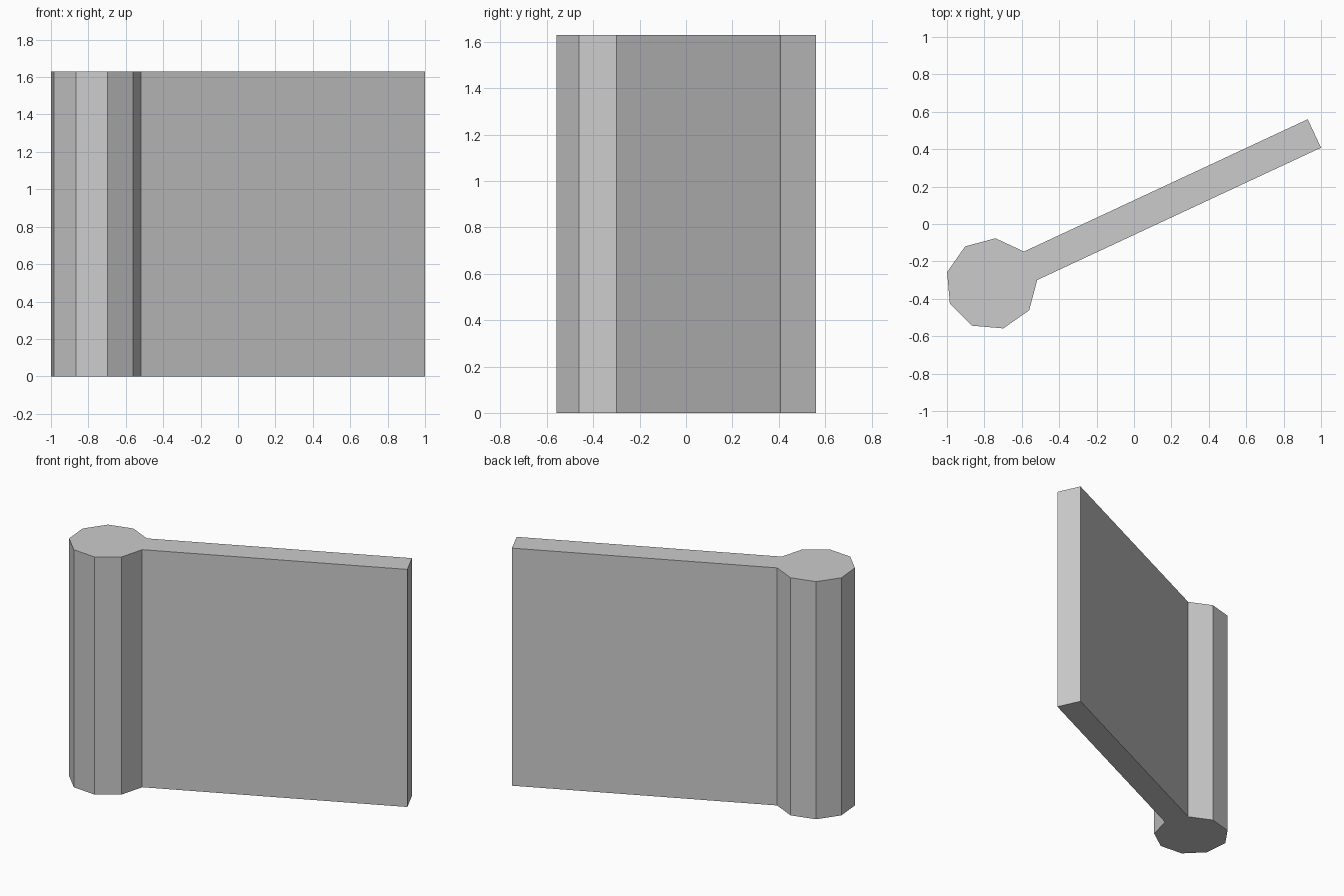
import bpy, bmesh
from math import cos, sin, radians
from mathutils import Vector

if "Cube" in bpy.data.objects:
    bpy.data.objects.remove(bpy.data.objects["Cube"])

SIDES, RADIUS, HEIGHT = 9, 0.2456, 1.63
CENTRE = Vector((-0.762, -0.321, 0))
ANGLE = radians(25)          # direction the wall panel runs
LENGTH = 1.674               # panel length beyond the post

bm = bmesh.new()

# Nine-sided post, with one flat side facing along the panel
step = radians(360 / SIDES)
ring = [bm.verts.new(CENTRE + RADIUS * Vector((cos(ANGLE + (i - 0.5) * step),
                                               sin(ANGLE + (i - 0.5) * step), 0)))
        for i in range(SIDES)]
base = bm.faces.new(ring)

# Panel outline: extend the post's flat side outwards
run = LENGTH * Vector((cos(ANGLE), sin(ANGLE), 0))
ends = [bm.verts.new(v.co + run) for v in ring[:2]]
bm.faces.new([ring[0], ends[0], ends[1], ring[1]])

# Merge into one footprint and raise it to full height
bmesh.ops.dissolve_faces(bm, faces=bm.faces[:])
raised = bmesh.ops.extrude_face_region(bm, geom=bm.faces[:], use_keep_orig=True)
top = [g for g in raised["geom"] if isinstance(g, bmesh.types.BMVert)]
bmesh.ops.translate(bm, verts=top, vec=(0, 0, HEIGHT))
bmesh.ops.recalc_face_normals(bm, faces=bm.faces[:])

mesh = bpy.data.meshes.new("wall_with_post")
bm.to_mesh(mesh)
bm.free()
bpy.context.collection.objects.link(bpy.data.objects.new("wall_with_post", mesh))
